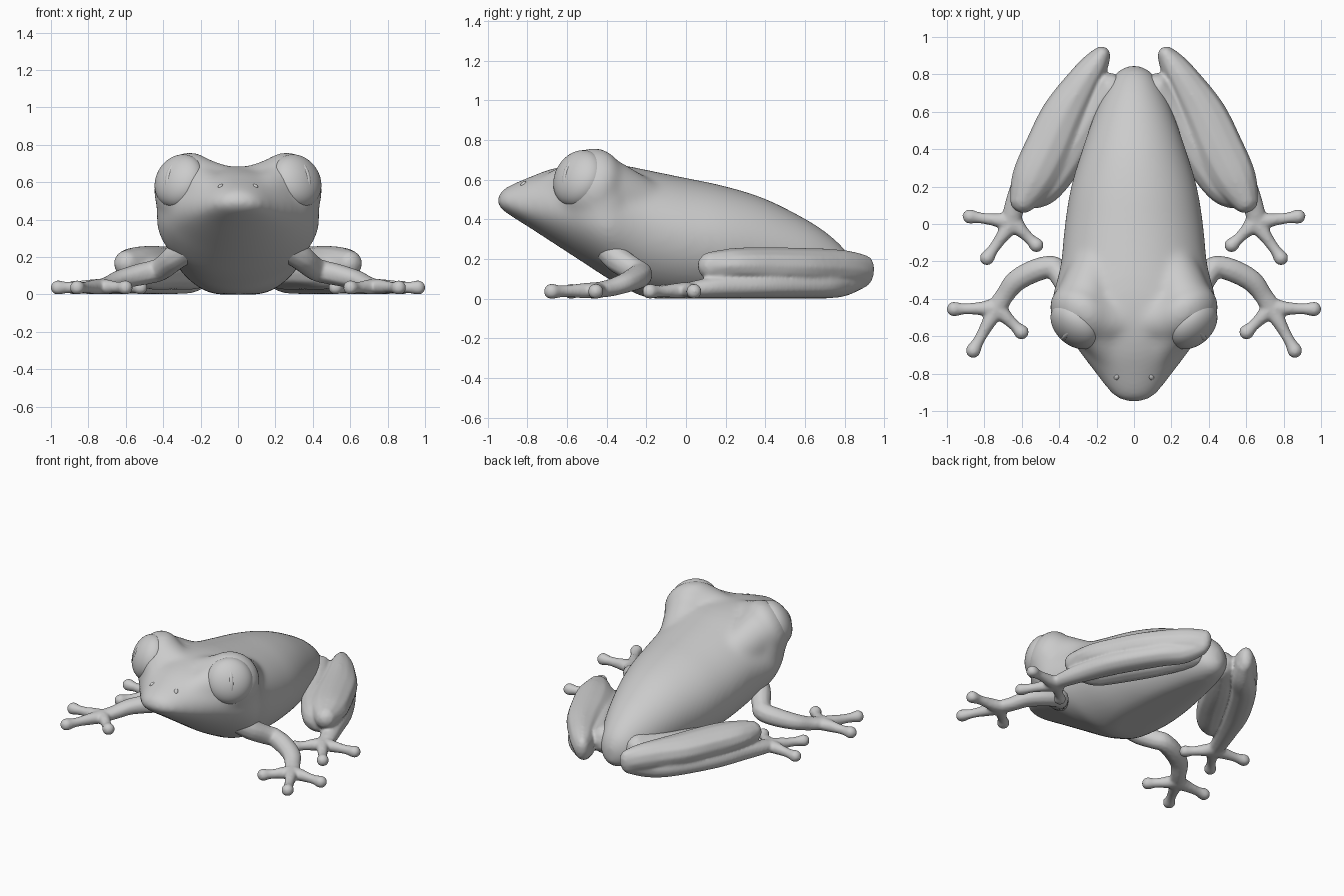
import bpy, bmesh, math
from mathutils import Vector, Matrix

if "Cube" in bpy.data.objects:
    bpy.data.objects.remove(bpy.data.objects["Cube"])


def spline(stations, n):
    """Catmull-Rom interpolation through tuples of any length."""
    p = [Vector(s) for s in [stations[0], *stations, stations[-1]]]
    out = []
    for i in range(1, len(p) - 2):
        a, b, c, d = p[i - 1:i + 3]
        for k in range(n):
            t = k / n
            out.append(0.5 * (2 * b + (c - a) * t + (2 * a - 5 * b + 4 * c - d) * t * t
                              + (3 * b - a - 3 * c + d) * t ** 3))
    return out + [p[-1]]


def blob(bm, centre, rot, radii, sub=2):
    m = Matrix.Translation(centre) @ rot.to_matrix().to_4x4() @ Matrix.Diagonal((*radii, 1))
    for v in bmesh.ops.create_icosphere(bm, subdivisions=sub, radius=1, matrix=m)["verts"]:
        v.co.z = max(v.co.z, 0)


def limb(bm, stations, n=10, sub=2):
    """Chain of overlapping ellipsoids: stations are x, y, z, side radius, up radius."""
    s = spline(stations, n)
    for i, q in enumerate(s):
        a, b = s[max(i - 1, 0)], s[min(i + 1, len(s) - 1)]
        rot = Vector(b[:3]) - Vector(a[:3])
        blob(bm, Vector(q[:3]), rot.to_track_quat('Y', 'Z'), (q[3], q[3], q[4]), sub)


def toe(bm, palm, tip):
    a, b = Vector((*palm, 0.042)), Vector((*tip, 0.036))
    limb(bm, [(*a.lerp(b, t), r, min(r, .042)) for t, r in
              ((0, .058), (.3, .04), (.6, .032), (.82, .032), (1, .041))], 6)


def finish(name, bm, voxel=0, smooth=0, mirror=False):
    me = bpy.data.meshes.new(name)
    bm.to_mesh(me)
    bm.free()
    me.polygons.foreach_set("use_smooth", [True] * len(me.polygons))
    ob = bpy.data.objects.new(name, me)
    bpy.context.collection.objects.link(ob)
    if voxel:
        r = ob.modifiers.new("fuse", 'REMESH')
        r.mode, r.voxel_size, r.use_smooth_shade = 'VOXEL', voxel, True
        s = ob.modifiers.new("soften", 'SMOOTH')
        s.factor, s.iterations = 0.5, smooth
    if mirror:
        ob.modifiers.new("mirror", 'MIRROR').use_clip = False
    return ob


# Body and head: y, half width, top, bottom, height of the widest line
body = [(-.95, .04, .51, .475, .49), (-.93, .095, .545, .45, .485), (-.88, .145, .575, .415, .475),
        (-.8, .205, .609, .365, .46), (-.7, .28, .648, .30, .455), (-.6, .35, .672, .235, .45),
        (-.5, .413, .685, .17, .43), (-.4, .437, .683, .105, .4), (-.3, .412, .67, .05, .38),
        (-.2, .39, .65, .005, .36), (0, .37, .609, -.02, .31), (.2, .337, .567, -.02, .28),
        (.4, .277, .504, -.02, .25), (.6, .207, .404, -.01, .2), (.72, .152, .325, .0, .16),
        (.805, .1, .245, .02, .13), (.845, .035, .17, .06, .115)]


def section(q, ang):
    y, w, top, bot, mid = q
    c, s = math.cos(ang), math.sin(ang)
    z = mid + (top - mid if s > 0 else mid - bot) * s
    return Vector((w * c, y, max(z, 0)))


bm = bmesh.new()
SIDES = 40
rings = [[bm.verts.new(section(q, 2 * math.pi * k / SIDES)) for k in range(SIDES)]
         for q in spline(body, 4)]
for a, b in zip(rings, rings[1:]):
    for k in range(SIDES):
        j = (k + 1) % SIDES
        bm.faces.new((a[k], a[j], b[j], b[k]))
bm.faces.new(rings[0][::-1])
bm.faces.new(rings[-1])
bmesh.ops.recalc_face_normals(bm, faces=bm.faces)

# Brow bulges around the eyes, faired back, inward, forward and down into the head
facing = {s: Vector((.62 * s, -.68, .38)).normalized() for s in (1, -1)}
socket = {s: Vector((.28 * s, -.488, .578)) for s in (1, -1)}
for s in (1, -1):
    blob(bm, socket[s], facing[s].to_track_quat('Z', 'Y'), (.19, .19, .135), 4)
    for path in ([(.27, -.45, .57, .16, .16), (.255, -.38, .53, .152, .165), (.2, -.2, .44, .13, .15)],
                 [(.235, -.49, .58, .155, .165), (.16, -.51, .55, .15, .165), (.06, -.52, .52, .14, .165)],
                 [(.23, -.5, .57, .14, .155), (.17, -.6, .53, .12, .14), (.1, -.72, .49, .1, .12)],
                 [(.28, -.44, .56, .155, .15), (.275, -.42, .45, .163, .16), (.24, -.4, .36, .165, .15)]):
        limb(bm, [(x * s, *r) for x, *r in path], 8, 3)
finish("body", bm, .013, 40)

# Eyes with a raised vertical pupil
for s, side in ((1, "right"), (-1, "left")):
    rot = facing[s].to_track_quat('Z', 'Y')
    centre = socket[s] + facing[s] * .05 + Vector((.002 * s, -.018, .008))
    bm = bmesh.new()
    blob(bm, centre, rot, (.15, .15, .1), 4)
    finish(side + "_eye", bm)
    bm = bmesh.new()
    blob(bm, centre, rot, (.036, .125, .105), 4)
    finish(side + "_pupil", bm)

# Nostrils
bm = bmesh.new()
nose = section((-.82, .187, .597, .37, .46), math.radians(60))
blob(bm, nose, Vector((.3, -.5, .8)).to_track_quat('Z', 'Y'), (.013, .018, .01), 3)
finish("nostrils", bm, mirror=True)

# Front legs: upper arm, forearm and three fingers
bm = bmesh.new()
limb(bm, [(.27, -.38, .25, .08, .08), (.34, -.34, .195, .07, .07), (.40, -.265, .145, .062, .064),
          (.44, -.23, .125, .062, .062), (.53, -.25, .105, .064, .06), (.63, -.305, .08, .06, .052),
          (.69, -.38, .055, .052, .045), (.735, -.45, .043, .056, .04)])
for tip in ((.962, -.455), (.86, -.677), (.602, -.578)):
    toe(bm, (.735, -.45), tip)
finish("front_legs", bm, .009, 6, True)

# Hind legs folded in three: thigh, shank on top, long ankle below, three toes
bm = bmesh.new()
limb(bm, [(.125, .72, .15, .09, .1), (.24, .55, .125, .095, .1), (.36, .35, .12, .1, .095),
          (.46, .2, .115, .085, .09), (.53, .14, .115, .06, .07)])
limb(bm, [(.175, .9, .135, .05, .085), (.215, .84, .148, .075, .09), (.275, .75, .155, .095, .096),
          (.375, .58, .16, .125, .098), (.458, .4, .165, .135, .096), (.532, .25, .167, .122, .09),
          (.592, .13, .165, .074, .074)])
limb(bm, [(.185, .87, .115, .055, .07), (.25, .78, .085, .075, .078), (.35, .67, .07, .085, .07),
          (.5, .42, .067, .085, .067), (.595, .2, .062, .068, .06), (.645, .07, .05, .056, .047),
          (.65, .01, .043, .052, .04)])
for tip in ((.878, .04), (.786, -.182), (.522, -.113)):
    toe(bm, (.65, .01), tip)
finish("hind_legs", bm, .009, 10, True)
